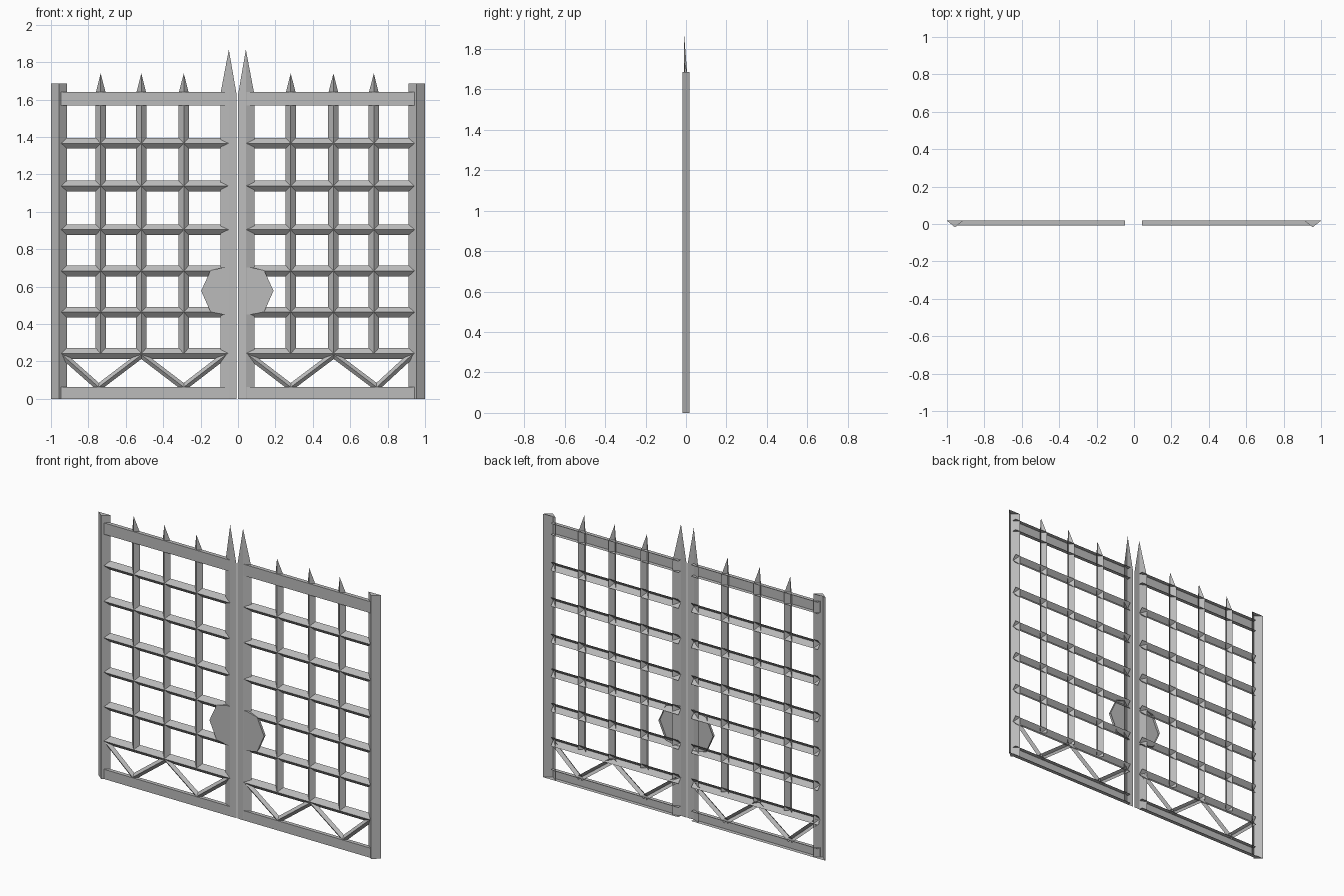
import bpy
import bmesh
from mathutils import Vector

cube = bpy.data.objects.get("Cube")
if cube:
    bpy.data.objects.remove(cube, do_unlink=True)

# One iron grey for the whole gate
iron = bpy.data.materials.new("iron_grey")
iron.use_nodes = True
GREY = (0.5, 0.5, 0.5, 1)
iron.diffuse_color = GREY
iron.node_tree.nodes["Principled BSDF"].inputs["Base Color"].default_value = GREY

BACK = 0.0175    # rear plane
RIDGE = -0.008   # front ridge of the bars


def finish(name, bm):
    mesh = bpy.data.meshes.new(name)
    bm.to_mesh(mesh)
    bm.free()
    mesh.materials.append(iron)
    obj = bpy.data.objects.new(name, mesh)
    bpy.context.collection.objects.link(obj)
    return obj


def channel(name, profile, start, end, tip=None, caps=False):
    """Sweep an open (across, y) profile between two (x, z) points.
    tip: optional (x, y, z) point closing the far end as a spike."""
    bm = bmesh.new()
    a, b = Vector(start), Vector(end)
    d = (b - a).normalized()
    side = Vector((d.y, -d.x))          # across direction in the gate plane
    rings = []
    for p in (a, b):
        rings.append([bm.verts.new((p.x + side.x * u, y, p.y + side.y * u))
                      for u, y in profile])
    lo, hi = rings
    for i in range(len(profile) - 1):
        bm.faces.new((lo[i], lo[i + 1], hi[i + 1], hi[i]))
    if tip:
        t = bm.verts.new(tip)
        for i in range(len(profile) - 1):
            bm.faces.new((hi[i], hi[i + 1], t))
    if caps:
        bm.faces.new(lo[::-1])
        bm.faces.new(hi)
    return finish(name, bm)


def vee(half, ridge=RIDGE, back=BACK):
    return [(-half, back), (0, ridge), (half, back)]


def rail(name, x0, x1, z0, z1):
    """Flat-fronted rail, a channel open at the back."""
    h = (z1 - z0) / 2
    prof = [(-h, BACK), (-h, RIDGE), (h, RIDGE), (h, BACK)]
    zc = (z0 + z1) / 2
    channel(name, prof, (x0, zc), (x1, zc))


def lock_plate(name, points):
    """Faceted plate with a rim folded towards the back."""
    bm = bmesh.new()
    front = [bm.verts.new((x, RIDGE, z)) for x, z in points]
    rear = [bm.verts.new((x, 0.008, z)) for x, z in points]
    bm.faces.new(front)
    n = len(points)
    for i in range(n - 1):              # the last edge meets the post
        bm.faces.new((front[i], rear[i], rear[i + 1], front[i + 1]))
    bmesh.ops.recalc_face_normals(bm, faces=bm.faces)
    if bm.faces[:][0].normal.y > 0:
        bmesh.ops.reverse_faces(bm, faces=bm.faces)
    finish(name, bm)


BAR_Z = (1.366, 1.138, 0.904, 0.684, 0.463, 0.243)

# side, outer ridge, outer profile, meeting ridge, uprights, zigzag path
LEAVES = (
    ("right", -1, -0.957, [(-0.043, BACK), (0, -0.0175), (0.043, BACK)], -0.049,
     (-0.734, -0.517, -0.290), (-0.94, -0.745, -0.517, -0.290, -0.065)),
    ("left", 1, 0.955, [(-0.043, BACK), (0, -0.0175), (0.045, BACK)], 0.042,
     (0.282, 0.510, 0.726), (0.055, 0.282, 0.512, 0.742, 0.93)),
)

for side, s, outer, outer_prof, inner, uprights, zig in LEAVES:
    # Hinge post with a ridge to the front
    channel(f"{side}_hinge_post", outer_prof, (outer, 0), (outer, 1.687), caps=True)

    # Meeting post: flat strip at the middle, slanting back towards the leaf
    prof = [(-0.041 * s, -0.006), (0, RIDGE - 0.001), (0.045 * s, 0.010)]
    if s > 0:
        order = prof
    else:
        order = prof[::-1]
    channel(f"{side}_meeting_post", order, (inner, 0), (inner, 1.63),
            tip=(inner, RIDGE - 0.001, 1.867))

    # Top and bottom rails
    x0, x1 = sorted((s * 0.946, inner))
    rail(f"{side}_top_rail", x0, x1, 1.567, 1.640)
    rail(f"{side}_bottom_rail", x0, x1, 0.0, 0.062)

    # Ridged crossbars
    for i, z in enumerate(BAR_Z):
        channel(f"{side}_crossbar_{i + 1}", vee(0.029), (x0, z), (x1, z))

    # Uprights ending in spikes
    for i, x in enumerate(uprights):
        channel(f"{side}_upright_{i + 1}", vee(0.028), (x, 0.243), (x, 1.63),
                tip=(x, RIDGE, 1.74))

    # Zigzag braces along the foot
    for i in range(4):
        za, zb = (0.235, 0.062) if i % 2 == 0 else (0.062, 0.235)
        channel(f"{side}_brace_{i + 1}", vee(0.018, -0.004, 0.012),
                (zig[i], za), (zig[i + 1], zb))

    # Half of the lock plate
    lock_plate(f"{side}_lock_plate",
               [(inner, 0.703), (inner + s * 0.026, 0.703), (inner + s * 0.098, 0.686),
                (inner + s * 0.148, 0.577), (inner + s * 0.098, 0.465),
                (inner + s * 0.026, 0.450), (inner, 0.450)])
